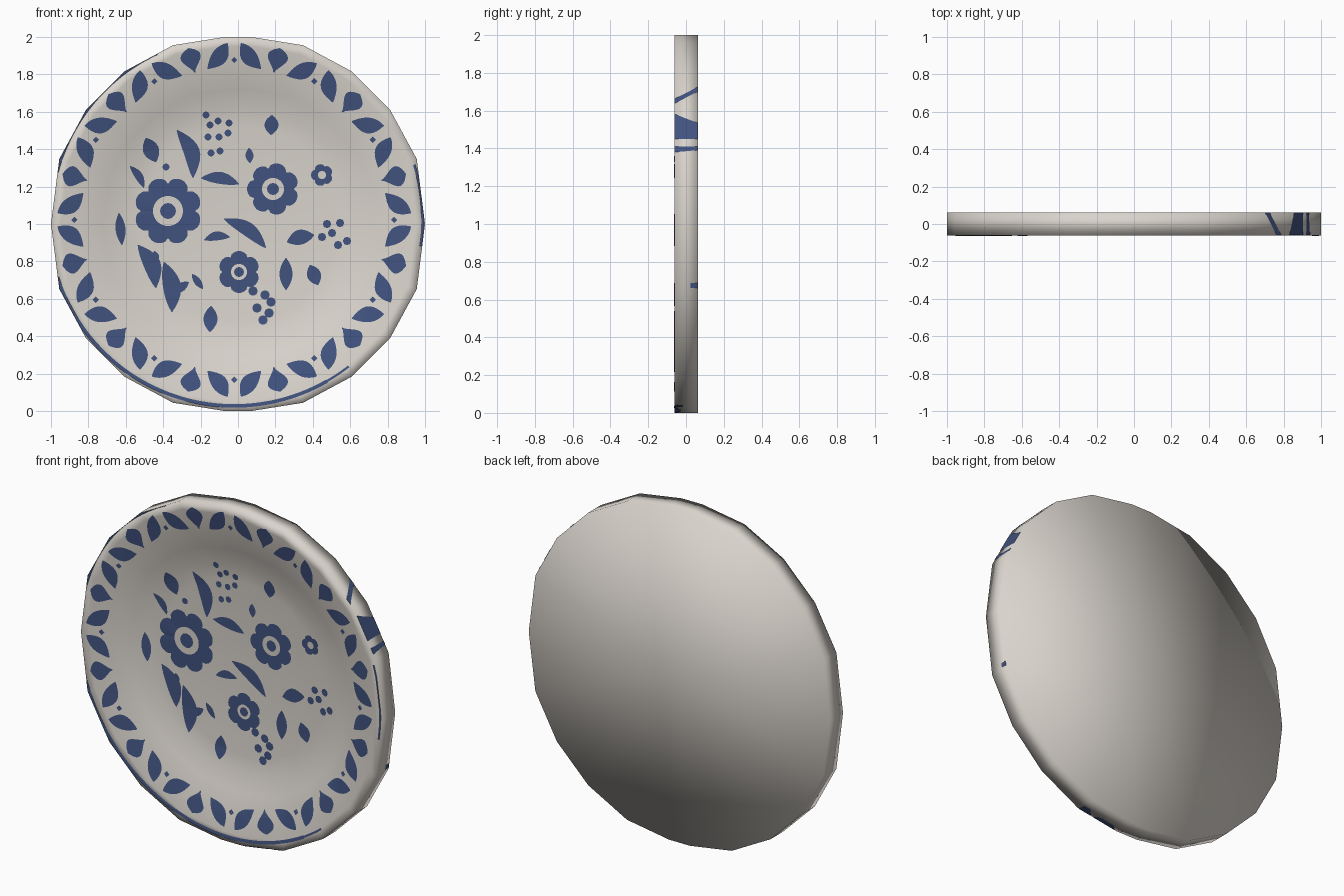
import bpy, bmesh, math
from math import sin, cos, pi, radians, degrees, atan2, hypot

if "Cube" in bpy.data.objects:
    bpy.data.objects.remove(bpy.data.objects["Cube"])

def material(name, rgb):
    m = bpy.data.materials.new(name)
    m.diffuse_color = (*rgb, 1)
    m.use_nodes = True
    m.node_tree.nodes["Principled BSDF"].inputs["Base Color"].default_value = m.diffuse_color
    return m

CREAM = material("glazed_cream", (0.695, 0.655, 0.605))
BLUE = material("painted_blue", (0.052, 0.085, 0.21))

# Outline: slightly uneven low-poly circle
quarter = [20, 37, 53.5, 70, 86]
ANG = [0] + quarter + [180 - a for a in quarter[::-1]] + [180]
ANG += [180 + a for a in quarter] + [360 - a for a in quarter[::-1]]

def corner(a):
    k = abs(sin(radians(a)))
    r = 1.0 if k < 0.1 else 1 / sin(radians(86)) if k > 0.99 else 1.017
    return r * cos(radians(a)), r * sin(radians(a))

RIM = [corner(a) for a in ANG]
# Front section: (scale, y) from rim down to the deep well
PROF = [(1, -0.0605), (0.95, -0.054), (0.82, -0.03), (0.72, 0.005), (0.62, 0.036), (0.52, 0.05), (0, 0.054)]
BACK = 0.0625

def rim_radius(a):
    """Radius of the polygon outline in direction a (radians)."""
    dx, dz = cos(a), sin(a)
    d = degrees(a) % 360
    for i, b in enumerate(ANG):
        c = ANG[i + 1] if i + 1 < len(ANG) else 360
        if b <= d <= c:
            (x1, z1), (x2, z2) = RIM[i], RIM[(i + 1) % len(RIM)]
            return (x1 * z2 - z1 * x2) / (dx * (z2 - z1) - dz * (x2 - x1))
    return 1

def on_front(x, z):
    """Lay a point (relative to plate centre) on the front surface."""
    R = rim_radius(atan2(z, x))
    s = hypot(x, z) / R
    if s > 0.998:
        x, z, s = x * 0.998 / s, z * 0.998 / s, 0.998
    for (s1, y1), (s2, y2) in zip(PROF, PROF[1:]):
        if s >= s2:
            y = y2 + (y1 - y2) * (s - s2) / (s1 - s2)
            break
    return (x, y - 0.0035, z + 1)

def finish(bm, name, mat, smooth=False):
    me = bpy.data.meshes.new(name)
    bm.to_mesh(me)
    bm.free()
    me.materials.append(mat)
    for p in me.polygons:
        p.use_smooth = smooth
    ob = bpy.data.objects.new(name, me)
    bpy.context.collection.objects.link(ob)

# Plate body
bm = bmesh.new()
rings = [[bm.verts.new((x * s, y, z * s + 1)) for x, z in RIM]
         for s, y in [(1, BACK)] + PROF[:-1]]
n = len(RIM)
for r1, r2 in zip(rings, rings[1:]):
    for i in range(n):
        bm.faces.new((r1[i], r1[(i + 1) % n], r2[(i + 1) % n], r2[i]))
for ring, y in ((rings[-1], PROF[-1][1]), (rings[0], BACK)):
    c = bm.verts.new((0, y, 1))
    for i in range(n):
        bm.faces.new((ring[i], ring[(i + 1) % n], c))
bmesh.ops.recalc_face_normals(bm, faces=bm.faces)
finish(bm, "plate", CREAM, True)

# Painted shapes are strips of quads between two lines of points
def strip(bm, A, B, place=on_front):
    va = [bm.verts.new(place(*p)) for p in A]
    vb = [bm.verts.new(place(*p)) for p in B]
    for i in range(len(A) - 1):
        f = bm.faces.new((va[i], va[i + 1], vb[i + 1], vb[i]))
        f.normal_update()
        c = f.calc_center_median()
        out = -f.normal.y if place is on_front else f.normal.x * c.x + f.normal.z * (c.z - 1)
        if out < 0:
            f.normal_flip()

def leaf(bm, x0, z0, x1, z1, w, bend=0.0, k=1.0, n=10):
    dx, dz = x1 - x0, z1 - z0
    L = hypot(dx, dz)
    nx, nz = -dz / L, dx / L
    A, B = [], []
    for i in range(n + 1):
        t = i / n
        h = max(0.02, sin(pi * t ** k)) ** 0.8 * w / 2
        o = bend * L * sin(pi * t)
        A.append((x0 + dx * t + nx * (o + h), z0 + dz * t + nz * (o + h)))
        B.append((x0 + dx * t + nx * (o - h), z0 + dz * t + nz * (o - h)))
    strip(bm, A, B)

def ring(bm, x, z, r0, r1, petals=0, n=12):
    A, B = [], []
    for i in range(n + 1):
        a = 2 * pi * i / n
        r = r1 * (0.8 + 0.2 * abs(sin(petals * a / 2)) ** 0.6) if petals else r1
        A.append((x + r0 * cos(a), z + r0 * sin(a)))
        B.append((x + r * cos(a), z + r * sin(a)))
    strip(bm, A, B)

S = 187.0
def P(px, py):
    return (px - 238) / S, (225 - py) / S

# Flowers: centre, radius, eye ring, eye dot, petals
bm = bmesh.new()
for px, py, R, hole, dot, pet in [(168, 212, 34, 15, 8, 8), (273, 190, 26, 11, 6, 7),
                                  (239, 273, 21, 8, 5, 6), (322, 176, 11, 4, 0, 5)]:
    x, z = P(px, py)
    ring(bm, x, z, hole / S, R / S, pet, pet * 8)
    if dot:
        ring(bm, x, z, 0.0005, dot / S)
finish(bm, "painted_flowers", BLUE)

# Leaves of the bouquet: two tips, width, bend
bm = bmesh.new()
for ax, ay, bx, by, w, bend in [
        (177, 131, 193, 179, 16, .14), (146, 139, 156, 163, 16, 0), (201, 179, 239, 185, 12, .08),
        (130, 167, 144, 189, 8, .08), (119, 214, 122, 246, 10, 0), (224, 220, 266, 249, 14, .1),
        (287, 243, 314, 236, 15, .05), (204, 241, 230, 238, 9, .1), (138, 246, 156, 289, 17, .12),
        (164, 263, 172, 313, 18, .08), (172, 294, 189, 283, 9, 0), (192, 275, 203, 290, 7, 0),
        (211, 307, 210, 333, 14, 0), (286, 259, 286, 291, 13, 0), (310, 266, 318, 286, 14, 0),
        (272, 116, 271, 136, 14, 0), (249, 149, 250, 164, 8, 0), (154, 252, 158, 262, 6, 0)]:
    leaf(bm, *P(ax, ay), *P(bx, by), w / S, bend)
finish(bm, "painted_leaves", BLUE)

# Berry sprigs
bm = bmesh.new()
for r, pts in [(3.6, [(206, 116), (210, 126), (218, 122), (229, 124), (208, 138), (219, 138),
                      (228, 134), (220, 152), (211, 154), (166, 168)]),
               (4.2, [(327, 225), (340, 224), (332, 234), (347, 242), (338, 246), (322, 238)]),
               (4.8, [(253, 292), (265, 296), (271, 303), (257, 309), (269, 314), (263, 321)])]:
    for p in pts:
        ring(bm, *P(*p), 0.0005, r / S, 0, 8)
finish(bm, "painted_berries", BLUE)

# Border: repeated leaf trios, slightly off-centre on the plate
CX, CZ = -0.02, 0.022
def Q(r, deg):
    a = radians(deg)
    return CX + r * cos(a), CZ + r * sin(a)

bm = bmesh.new()
for k in range(12):
    d = 270 + 30 * k
    ring(bm, *Q(0.855, d), 0.0005, 0.017, 0, 4)
    for s in (-1, 1):
        leaf(bm, *Q(0.82, d + s * 10), *Q(0.945, d + s * 2.2), 0.085, -0.06 * s, 1.1)
    leaf(bm, *Q(0.815, d + 15), *Q(0.95, d + 15), 0.11, 0, 1.6)
finish(bm, "painted_border", BLUE)

# Thin edge line, only where it stays on the plate
bm = bmesh.new()
for a0, a1, r0, r1 in [(198, 300, 0.985, 1.004), (300, 308, 0.988, 1.0),
                       (-8, 17, 1.0, 1.012), (115, 165, 0.974, 0.99)]:
    m = (a1 - a0) * 2
    strip(bm, [Q(r0, a0 + i / 2) for i in range(m + 1)], [Q(r1, a0 + i / 2) for i in range(m + 1)])
finish(bm, "painted_edge_line", BLUE)

# Paint that spills over onto the outer wall
def on_wall(deg, y):
    a = radians(deg)
    R = rim_radius(a) + 0.002
    return (R * cos(a), y, 1 + R * sin(a))

bm = bmesh.new()
for f0, f1, b0, b1, y0, y1 in [(39, 41, 44, 46, -.06, .062), (26.5, 35, 26.5, 32, -.06, .062),
                               (22, 24, 22.7, 24, -.06, .062), (285, 289.5, 287, 289.5, -.06, -.015),
                               (275, 284, 277, 282, -.06, -.03), (340.5, 342, 340.5, 342, .025, .06)]:
    strip(bm, [(f0, y0), (b0, y1)], [(f1, y0), (b1, y1)], on_wall)
finish(bm, "painted_wall_marks", BLUE)
